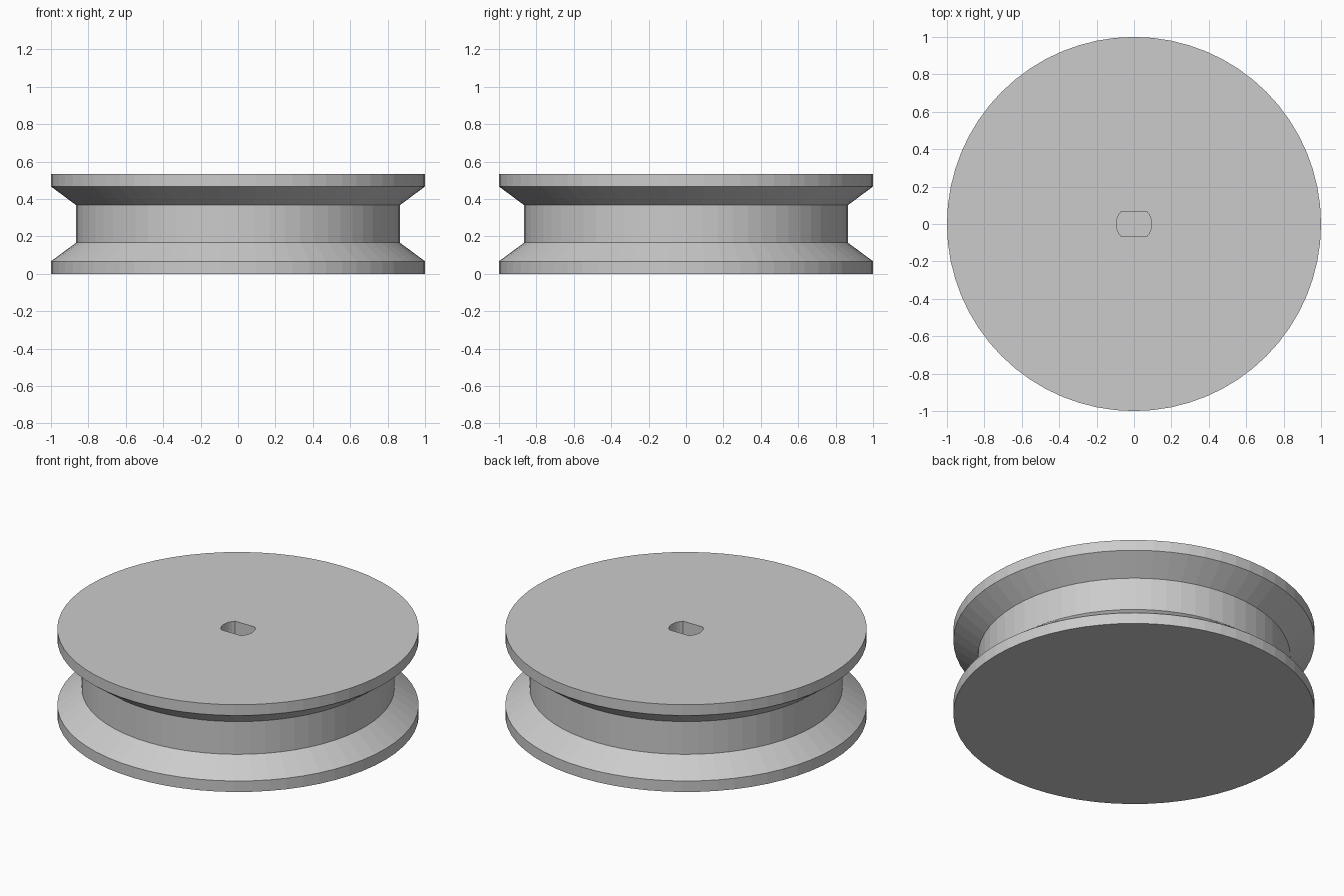
import bpy, bmesh, math

if "Cube" in bpy.data.objects:
    bpy.data.objects.remove(bpy.data.objects["Cube"], do_unlink=True)

SIDES = 64
TOP = 0.533

grey = bpy.data.materials.new("plain_grey")
grey.use_nodes = True
GREY = (0.6, 0.6, 0.6, 1)
grey.diffuse_color = GREY
grey.node_tree.nodes["Principled BSDF"].inputs["Base Color"].default_value = GREY


def loft(name, rings):
    """Closed solid through a stack of rings, capped at both ends."""
    bm = bmesh.new()
    loops = [[bm.verts.new(p) for p in ring] for ring in rings]
    n = len(loops[0])
    for low, high in zip(loops, loops[1:]):
        for i in range(n):
            j = (i + 1) % n
            bm.faces.new((low[i], low[j], high[j], high[i]))
    bm.faces.new(loops[0][::-1])
    bm.faces.new(loops[-1])
    mesh = bpy.data.meshes.new(name)
    bm.to_mesh(mesh)
    bm.free()
    mesh.materials.append(grey)
    obj = bpy.data.objects.new(name, mesh)
    bpy.context.collection.objects.link(obj)
    return obj


def circle(radius, z):
    angles = [2 * math.pi * i / SIDES for i in range(SIDES)]
    return [(radius * math.cos(a), radius * math.sin(a), z) for a in angles]


def double_flat(radius, half_width, z, steps=8):
    """Round outline cut by two parallel flats."""
    limit = math.asin(half_width / radius)
    arc = [-limit + 2 * limit * i / steps for i in range(steps + 1)]
    return [(radius * math.cos(a + turn), radius * math.sin(a + turn), z)
            for turn in (0, math.pi) for a in arc]


# Grooved wheel: rim, sloped flank, core, sloped flank, rim
profile = [(1, 0), (1, 0.067), (0.865, 0.167),
           (0.865, 0.367), (1, 0.467), (1, TOP)]
wheel = loft("pulley_wheel", [circle(r, z) for r, z in profile])

# Blind shaft socket with two flats, open at the top
cutter = loft("shaft_socket_cutter",
              [double_flat(0.095, 0.068, z) for z in (0.1, TOP + 0.1)])
cutter.hide_render = True
cutter.hide_viewport = True

socket = wheel.modifiers.new("shaft_socket", "BOOLEAN")
socket.operation = "DIFFERENCE"
socket.solver = "EXACT"
socket.object = cutter
